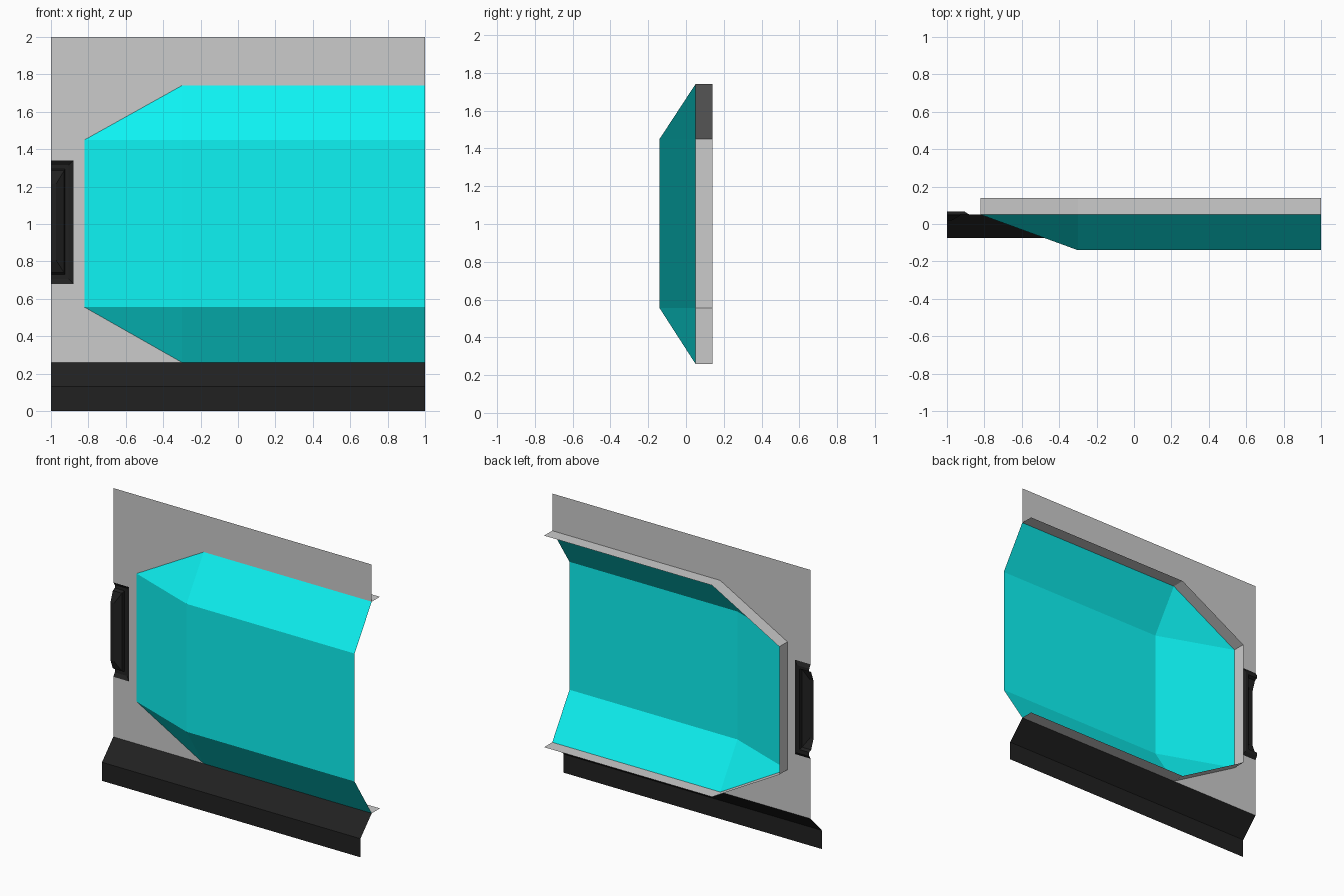
import bpy, bmesh

if "Cube" in bpy.data.objects:
    bpy.data.objects.remove(bpy.data.objects["Cube"])


def material(name, rgb):
    m = bpy.data.materials.new(name)
    m.diffuse_color = (*rgb, 1)
    m.use_nodes = True
    m.node_tree.nodes["Principled BSDF"].inputs["Base Color"].default_value = m.diffuse_color
    return m


TEAL = material("teal", (0.004, 0.9, 0.9))
BLACK = material("black", (0.015, 0.015, 0.015))


def make(name, bm, mat=None):
    bmesh.ops.remove_doubles(bm, verts=bm.verts, dist=0.0005)
    me = bpy.data.meshes.new(name)
    bm.to_mesh(me)
    bm.free()
    ob = bpy.data.objects.new(name, me)
    bpy.context.collection.objects.link(ob)
    if mat:
        me.materials.append(mat)
    return ob


def loft(name, rings, cap=False, mat=None):
    """Skin open rings of points (outer to inner), optionally closing the last."""
    bm = bmesh.new()
    rows = [[bm.verts.new(p) for p in ring] for ring in rings]
    for o, n in zip(rows, rows[1:]):
        for i in range(len(o) - 1):
            bm.faces.new((o[i], n[i], n[i + 1], o[i + 1]))
    if cap:
        # cap uses its own corners so repeated points are dropped
        pts = []
        for p in rings[-1]:
            if p not in pts:
                pts.append(p)
        bm.faces.new([bm.verts.new(p) for p in reversed(pts)])
    return make(name, bm, mat)


WALL_Y, FRONT_Y, BACK_Y = 0.05, -0.14, 0.14
window = [(1, 0.26), (-0.3, 0.26), (-0.82, 0.555),
          (-0.82, 1.45), (-0.3, 1.74), (1, 1.74)]


def at(path, y):
    return [(x, y, z) for x, z in path]


# thin wall sheet with openings for the window and the handle
bm = bmesh.new()
outline = [(-1, 0.26)] + window[1:] + [
    (1, 2), (-1, 2), (-1, 1.34), (-0.88, 1.34), (-0.88, 0.68), (-1, 0.68)]
bm.faces.new([bm.verts.new(p) for p in at(outline, WALL_Y)])
make("wall_panel", bm)

# flange behind the window opening
loft("window_flange", [at(window, BACK_Y), at(window, WALL_Y)])

# bulging faceted window
inner = [(1, 0.555), (-0.3, 0.555), (-0.3, 0.555),
         (-0.3, 1.45), (-0.3, 1.45), (1, 1.45)]
loft("window_bay", [at(window, WALL_Y), at(inner, FRONT_Y)], True, TEAL)

# skirting strip at the base
profile = [(-0.075, 0), (-0.075, 0.13), (WALL_Y, 0.26)]
loft("base_trim", [[(x, y, z) for x in (1, -1)] for y, z in reversed(profile)], mat=BLACK)

# recessed handle with a raised bevelled boss, open at the panel edge
steps = [(-0.88, 0.68, 1.34, 0.05), (-0.905, 0.705, 1.315, 0.066),
         (-0.925, 0.73, 1.295, 0.066), (-0.93, 0.74, 1.285, 0.045),
         (-0.972, 0.805, 1.215, 0.02)]
# the boss spreads along the edge, so its rim follows the recess
loft("handle", [[(-1, y, a), (x, y, a), (x, y, b), (-1, y, b)]
                for x, a, b, y in steps], True, BLACK)
